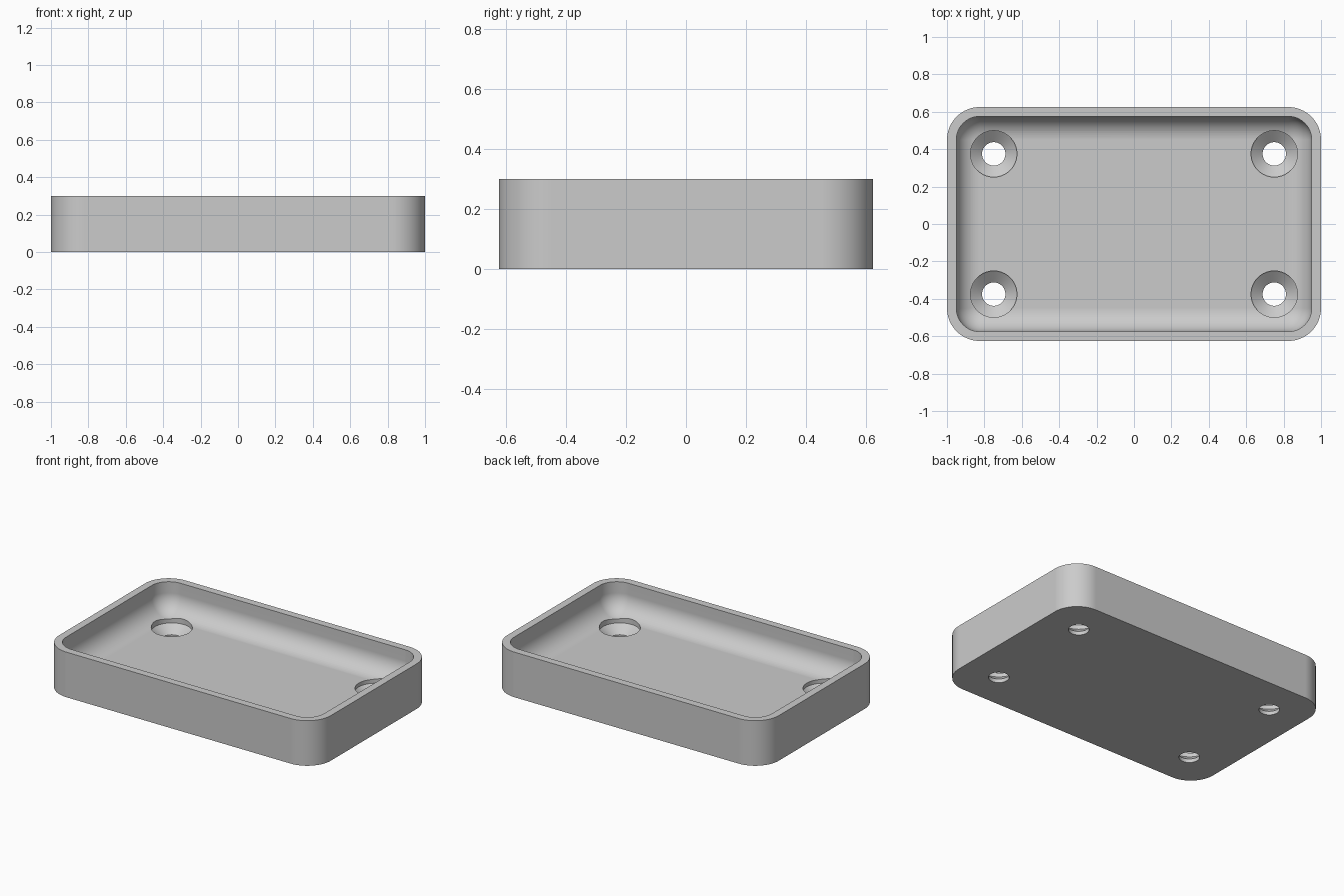
import bpy, bmesh
from math import sin, cos, pi

cube = bpy.data.objects.get("Cube")
if cube:
    bpy.data.objects.remove(cube, do_unlink=True)

HALF_X, HALF_Y, HEIGHT = 1.0, 0.625, 0.3
CORNER, WALL, FLOOR, FILLET = 0.175, 0.05, 0.1, 0.125
STEPS = 16

grey = bpy.data.materials.new("light grey")
grey.use_nodes = True
colour = (0.6, 0.6, 0.6, 1)
grey.diffuse_color = colour
grey.node_tree.nodes["Principled BSDF"].inputs["Base Color"].default_value = colour


def rounded_ring(inset, z):
    """Rounded rectangle moved inwards by inset, at height z."""
    r = CORNER - inset
    points = []
    for q, (sx, sy) in enumerate([(1, 1), (-1, 1), (-1, -1), (1, -1)]):
        for i in range(STEPS + 1):
            a = (q + i / STEPS) * pi / 2
            points.append((sx * (HALF_X - CORNER) + r * cos(a),
                           sy * (HALF_Y - CORNER) + r * sin(a), z))
    return points


def circle_ring(r, z, cx, cy, n=64):
    return [(cx + r * cos(2 * pi * i / n), cy + r * sin(2 * pi * i / n), z)
            for i in range(n)]


def skin(name, rings):
    """Closed solid skinned through rings, capped at both ends."""
    bm = bmesh.new()
    loops = [[bm.verts.new(p) for p in ring] for ring in rings]
    n = len(loops[0])
    for lower, upper in zip(loops, loops[1:]):
        for i in range(n):
            j = (i + 1) % n
            bm.faces.new((lower[i], lower[j], upper[j], upper[i]))
    bm.faces.new(loops[0][::-1])
    bm.faces.new(loops[-1])
    bmesh.ops.remove_doubles(bm, verts=bm.verts, dist=1e-5)
    bmesh.ops.recalc_face_normals(bm, faces=bm.faces)
    mesh = bpy.data.meshes.new(name)
    bm.to_mesh(mesh)
    bm.free()
    mesh.materials.append(grey)
    obj = bpy.data.objects.new(name, mesh)
    bpy.context.collection.objects.link(obj)
    return obj


# Tray: outer wall, rim, inner wall, then fillet down to the floor
rings = [rounded_ring(0, 0), rounded_ring(0, HEIGHT), rounded_ring(WALL, HEIGHT)]
for i in range(STEPS + 1):
    a = i / STEPS * pi / 2
    rings.append(rounded_ring(WALL + FILLET * (1 - cos(a)),
                              FLOOR + FILLET * (1 - sin(a))))
tray = skin("tray", rings)

# Four countersunk screw holes
hole_profile = [(0.0625, -0.05), (0.0625, 0.025), (0.124, 0.075), (0.124, 0.2)]
bpy.context.view_layer.objects.active = tray
tray.select_set(True)
for sx in (-1, 1):
    for sy in (-1, 1):
        cutter = skin("screw_hole_cutter",
                      [circle_ring(r, z, sx * 0.75, sy * 0.375) for r, z in hole_profile])
        cutter.hide_render = True
        cut = tray.modifiers.new("screw_hole", "BOOLEAN")
        cut.operation = "DIFFERENCE"
        cut.solver = "EXACT"
        cut.object = cutter
        bpy.ops.object.modifier_apply(modifier=cut.name)
        bpy.data.objects.remove(cutter, do_unlink=True)

# Smooth curved faces, crisp edges, flat floor
bpy.ops.object.shade_smooth_by_angle(angle=pi / 6)
weighted = tray.modifiers.new("weighted_normals", "WEIGHTED_NORMAL")
weighted.keep_sharp = True
